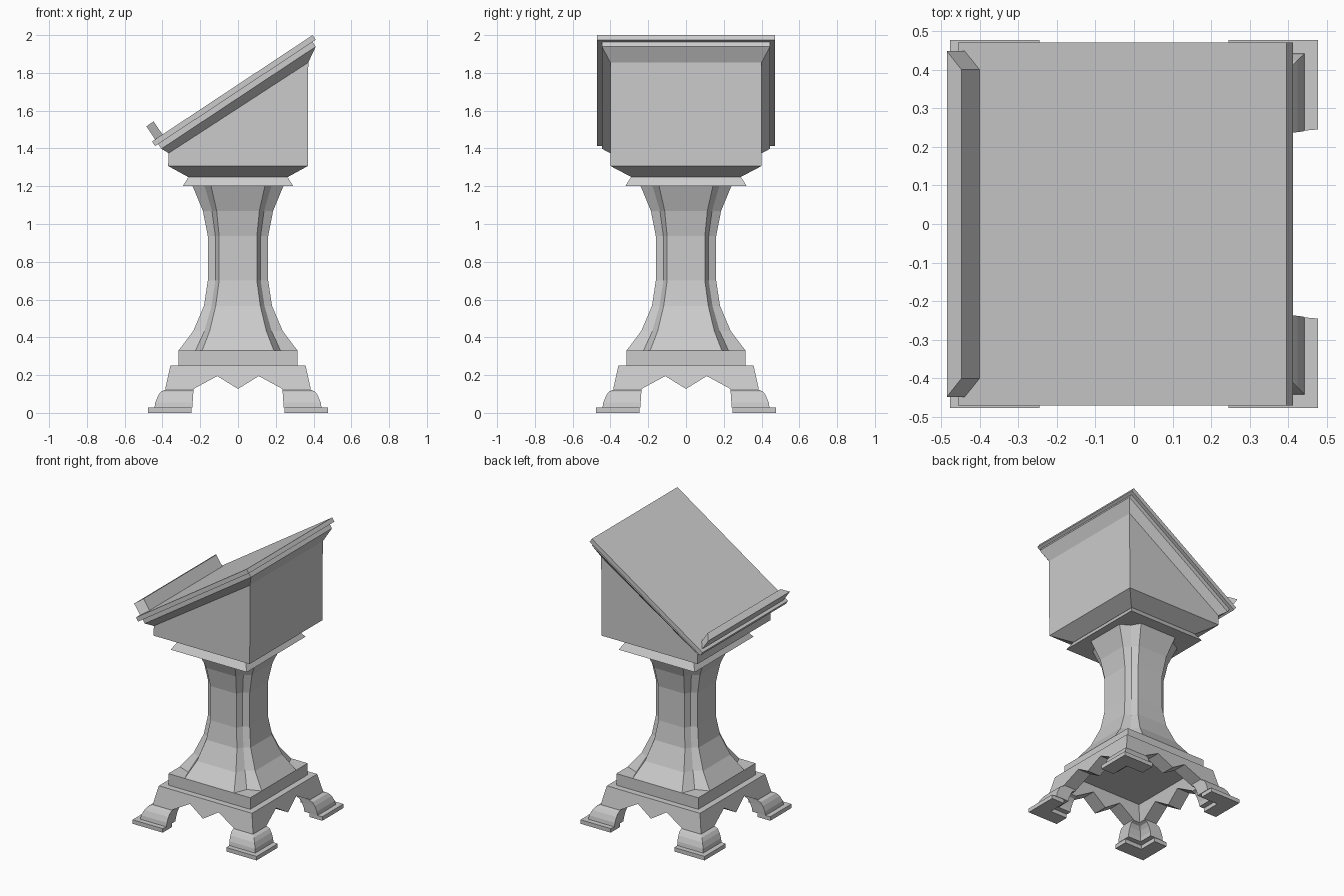
import bpy, bmesh, math
from mathutils import Vector, Matrix

if "Cube" in bpy.data.objects:
    bpy.data.objects.remove(bpy.data.objects["Cube"])


def loft(name, rings, copies=1):
    """Skin closed rings of points, cap both ends, repeat around z."""
    bm = bmesh.new()
    for k in range(copies):
        rot = Matrix.Rotation(k * 2 * math.pi / copies, 3, 'Z')
        vs = [[bm.verts.new(rot @ Vector(p)) for p in r] for r in rings]
        n = len(vs[0])
        for a, b in zip(vs, vs[1:]):
            for i in range(n):
                j = (i + 1) % n
                bm.faces.new((a[i], a[j], b[j], b[i]))
        bm.faces.new(vs[0][::-1])
        bm.faces.new(vs[-1])
    bmesh.ops.recalc_face_normals(bm, faces=bm.faces[:])
    me = bpy.data.meshes.new(name)
    bm.to_mesh(me)
    bm.free()
    ob = bpy.data.objects.new(name, me)
    bpy.context.collection.objects.link(ob)
    return ob


def rect(xl, zl, xr, zr, y):
    """Rectangle, level or tilted in x."""
    return [(xl, -y, zl), (xr, -y, zr), (xr, y, zr), (xl, y, zl)]


def level(x, y, z):
    return rect(-x, z, x, z, y)


# Feet: L-shaped in plan, with a moulded outer profile (z, outer, arm end)
foot = [(0, .477, .245), (.028, .477, .245), (.028, .442, .242), (.055, .438, .24),
        (.09, .424, .238), (.113, .408, .236), (.122, .385, .235), (.13, .384, .235)]


def l_ring(z, d, e, t=.1):
    i = d - t
    return [(d, d, z), (d, e, z), (i, e, z), (i, i, z), (e, i, z), (e, d, z)][::-1]


loft("feet", [l_ring(*f) for f in foot], 4)

# Apron: four leaning boards with a zigzag lower edge
lower = [(.235, .127), (.11, .195), (0, .127), (-.11, .195), (-.235, .127)]


def apron_ring(inset):
    depth = lambda z: .358 + (.25 - z) * .22 - inset
    top, low = depth(.25), depth(.127)
    pts = [(-top, .25), (top, .25), (low, .127)] + lower + [(-low, .127)]
    return [(x, -depth(z), z) for x, z in pts]


loft("apron", [apron_ring(0), apron_ring(.1)], 4)

# Plinth under the column
loft("plinth", [level(.358, .358, .235), level(.358, .358, .25),
                level(.315, .315, .25), level(.315, .315, .33)])

# Column: flared, with concave notched corners (z, half width, flat half, notch)
column = [(.33, .315, .19, .225), (.433, .237, .15, .178), (.567, .18, .118, .14),
          (.70, .16, .10, .12), (.937, .16, .10, .12), (1.07, .186, .113, .138),
          (1.20, .24, .142, .177)]


def column_ring(z, h, f, c):
    pts = []
    for k in range(4):
        rot = Matrix.Rotation(k * math.pi / 2, 3, 'Z')
        pts += [rot @ Vector(p) for p in ((h, -f, z), (h, f, z), (c, c, z))]
    return pts


loft("column", [column_ring(*c) for c in column])

# Capital slab
loft("capital", [level(.293, .322, 1.2), level(.258, .287, 1.255)])


# Desk: box with a tilted top; board coordinates run from its upper edge
A = math.radians(33.5)


def board(s0, s1, t, y):
    at = lambda s: (.395 - s * math.cos(A) - t * math.sin(A),
                    2.0 - s * math.sin(A) + t * math.cos(A))
    return rect(*at(s1), *at(s0), y)


loft("desk_box", [level(.266, .292, 1.25), level(.37, .40, 1.307),
                  rect(-.367, 1.375, .372, 1.855, .40), board(.02, 1.0, -.06, .445)])
loft("board_moulding", [board(.02, 1.0, -.06, .445), board(.02, 1.0, -.03, .445)])
loft("reading_board", [board(0, 1.02, -.03, .47), board(0, 1.02, 0, .47)])

# Book ledge: mitred ends, longer on the outside
loft("book_ledge", [
    [(-.438, -.448, 1.447), (-.438, .448, 1.447), (-.485, .448, 1.517), (-.485, -.448, 1.517)],
    [(-.400, -.40, 1.474), (-.400, .40, 1.474), (-.447, .40, 1.543), (-.447, -.40, 1.543)]])
